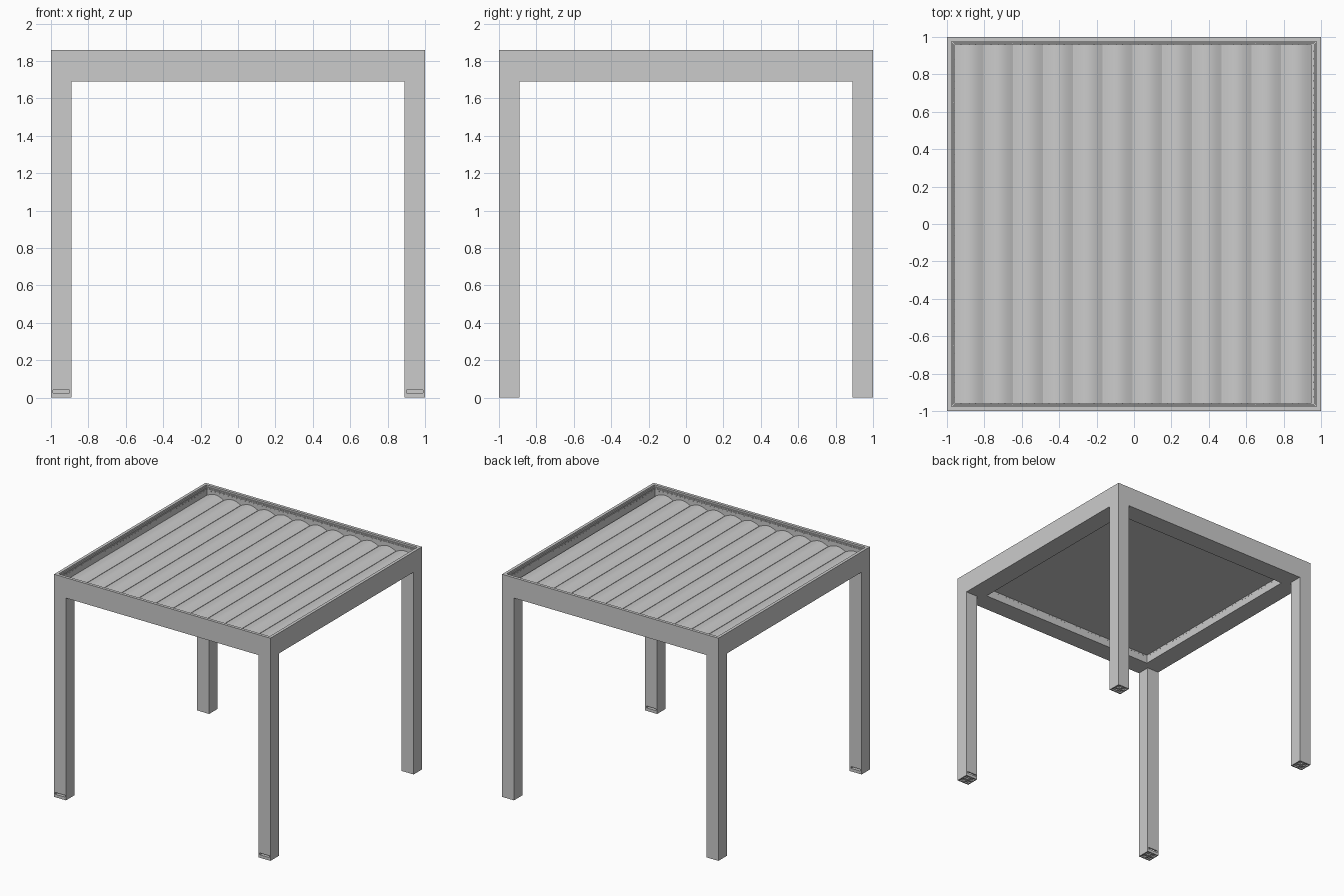
import bpy, bmesh, math
from mathutils import Matrix, Vector

if "Cube" in bpy.data.objects:
    bpy.data.objects.remove(bpy.data.objects["Cube"])


def finish(bm, name, smooth=False):
    bmesh.ops.recalc_face_normals(bm, faces=bm.faces[:])
    me = bpy.data.meshes.new(name)
    bm.to_mesh(me)
    bm.free()
    ob = bpy.data.objects.new(name, me)
    bpy.context.collection.objects.link(ob)
    if smooth:
        bpy.context.view_layer.objects.active = ob
        ob.select_set(True)
        bpy.ops.object.shade_smooth_by_angle(angle=math.radians(30))
        ob.select_set(False)
    return ob


def box(bm, x0, x1, y0, y1, z0, z1):
    m = (Matrix.Translation(((x0 + x1) / 2, (y0 + y1) / 2, (z0 + z1) / 2))
         @ Matrix.Diagonal((x1 - x0, y1 - y0, z1 - z0, 1)))
    bmesh.ops.create_cube(bm, size=1, matrix=m)


def square_sweep(name, profile, half=1.0):
    """Sweep an (inset, z) profile round a square with mitred corners."""
    bm = bmesh.new()
    rings = [[bm.verts.new((sx * (half - d), sy * (half - d), z)) for d, z in profile]
             for sx, sy in ((-1, -1), (1, -1), (1, 1), (-1, 1))]
    n = len(profile)
    for i in range(4):
        a, b = rings[i], rings[(i + 1) % 4]
        for j in range(n):
            k = (j + 1) % n
            bm.faces.new((a[j], b[j], b[k], a[k]))
    return finish(bm, name)


# Perimeter beams with built-in gutter
square_sweep("beam_and_gutter_frame", [
    (0, 1.69), (0, 1.86), (0.025, 1.86), (0.025, 1.845), (0.033, 1.845),
    (0.033, 1.71), (0.155, 1.71), (0.155, 1.762), (0.165, 1.762), (0.165, 1.69)])

# Rail on the inside of the beams that carries the louvres
square_sweep("louvre_rail", [
    (0.033, 1.76), (0.033, 1.835), (0.037, 1.835), (0.037, 1.76)])

# Small fixings along the rail and along the gutter lip
for name, inset, z, r, count in (("rail_fixings", 0.037, 1.823, 0.004, 48),
                                 ("gutter_lip_fixings", 0.165, 1.752, 0.005, 40)):
    bm = bmesh.new()
    reach = 0.98 - inset
    for side in range(4):
        turn = Matrix.Rotation(side * math.pi / 2, 4, 'Z')
        for i in range(count):
            x = -reach + 2 * reach * (i + 0.5) / count
            m = (turn @ Matrix.Translation((x, 1 - inset, z))
                 @ Matrix.Rotation(math.pi / 2, 4, 'X'))
            bmesh.ops.create_cone(bm, cap_ends=True, segments=8, radius1=r,
                                  radius2=r, depth=0.004, matrix=m)
    finish(bm, name)

# Posts: hollow tubes with a foot plate; front posts get drain slots
W, T = 0.11, 0.01
for sx, sn in ((-1, "left"), (1, "right")):
    for sy, fn in ((-1, "front"), (1, "back")):
        cx, cy = sx * (1 - W / 2), sy * (1 - W / 2)
        h = W / 2
        bm = bmesh.new()
        # side walls
        for s in (-1, 1):
            a, b = sorted((cx + s * h, cx + s * (h - T)))
            box(bm, a, b, cy - h, cy + h, 0, 1.705)
        # front and back walls, split around the slot where needed
        for s in (-1, 1):
            a, b = sorted((cy + s * h, cy + s * (h - T)))
            x0, x1 = cx - h + T, cx + h - T
            if sy < 0:
                box(bm, x0, x1, a, b, 0, 0.025)
                box(bm, x0, x1, a, b, 0.04, 1.705)
            else:
                box(bm, x0, x1, a, b, 0, 1.705)
        finish(bm, f"{fn}_{sn}_post")
        bm = bmesh.new()
        i = h - T
        box(bm, cx - i, cx + i, cy - i, cy + i, 0.012, 0.022)
        box(bm, cx - i, cx + i, cy - 0.008, cy + 0.008, 0, 0.012)
        box(bm, cx - 0.008, cx + 0.008, cy - i, cy + i, 0, 0.012)
        finish(bm, f"{fn}_{sn}_foot_plate")

# Louvre: shallow arched top, flat underside and a lip below the next blade
N, X0, X1 = 12, -0.96, 0.95
pitch = (X1 - X0) / N
wide = pitch - 0.004
zb = 1.766
arch = [(wide * t / 10, zb + 0.016 + 0.024 * math.sin(math.pi * t / 10))
        for t in range(11)]
outline = arch + [(wide, zb + 0.008), (wide + 0.004, zb + 0.008),
                  (wide + 0.004, zb), (0, zb)]
bm = bmesh.new()
lo = [bm.verts.new((x, -0.96, z)) for x, z in outline]
hi = [bm.verts.new((x, 0.96, z)) for x, z in outline]
bm.faces.new(lo)
bm.faces.new(hi[::-1])
for j in range(len(outline)):
    k = (j + 1) % len(outline)
    bm.faces.new((lo[j], lo[k], hi[k], hi[j]))
louvre = finish(bm, "roof_louvres", smooth=True)
louvre.location.x = X0
arr = louvre.modifiers.new("repeat", 'ARRAY')
arr.count = N
arr.use_relative_offset = False
arr.use_constant_offset = True
arr.constant_offset_displace = (pitch, 0, 0)
